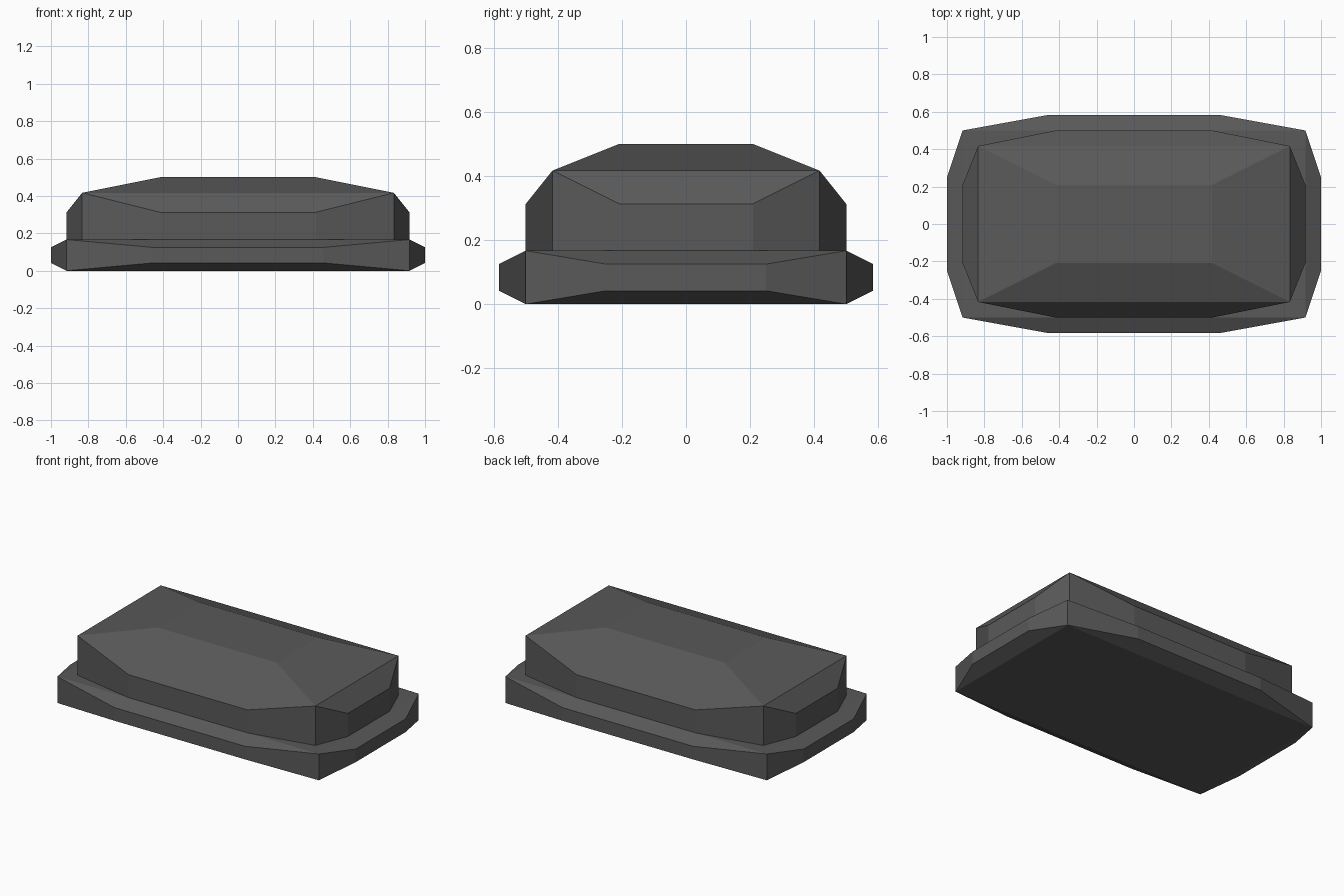
import bpy
import bmesh
from mathutils import Vector

if "Cube" in bpy.data.objects:
    bpy.data.objects.remove(bpy.data.objects["Cube"])

U = 1 / 12  # the design unit: every size is a multiple of it

charcoal = bpy.data.materials.new("charcoal grey")
charcoal.diffuse_color = (0.1, 0.1, 0.1, 1)
charcoal.use_nodes = True
charcoal.node_tree.nodes["Principled BSDF"].inputs["Base Color"].default_value = charcoal.diffuse_color


def bulged_block(name, half_x, half_y, height, flat_top):
    """Box standing on z=0 whose faces swell into half-size raised panels."""
    bm = bmesh.new()
    bmesh.ops.create_cube(bm, size=1)
    for v in bm.verts:
        v.co = Vector((v.co.x * 2 * half_x, v.co.y * 2 * half_y, (v.co.z + 0.5) * height))
    bm.normal_update()
    swelling = [f for f in bm.faces
                if f.normal.z > -0.5 and not (flat_top and f.normal.z > 0.5)]
    for face in bmesh.ops.extrude_discrete_faces(bm, faces=swelling)["faces"]:
        face.normal_update()
        centre, out = face.calc_center_median(), face.normal.copy()
        for v in face.verts:
            v.co = centre + (v.co - centre) * 0.5 + out * U
    bmesh.ops.recalc_face_normals(bm, faces=bm.faces[:])
    mesh = bpy.data.meshes.new(name)
    bm.to_mesh(mesh)
    bm.free()
    mesh.materials.append(charcoal)
    obj = bpy.data.objects.new(name, mesh)
    bpy.context.collection.objects.link(obj)
    return obj


# Low wide plinth, flat above and below
bulged_block("plinth", 11 * U, 6 * U, 2 * U, True)
# Main block rising through the plinth, with a raised top
bulged_block("upper_block", 10 * U, 5 * U, 5 * U, False)
